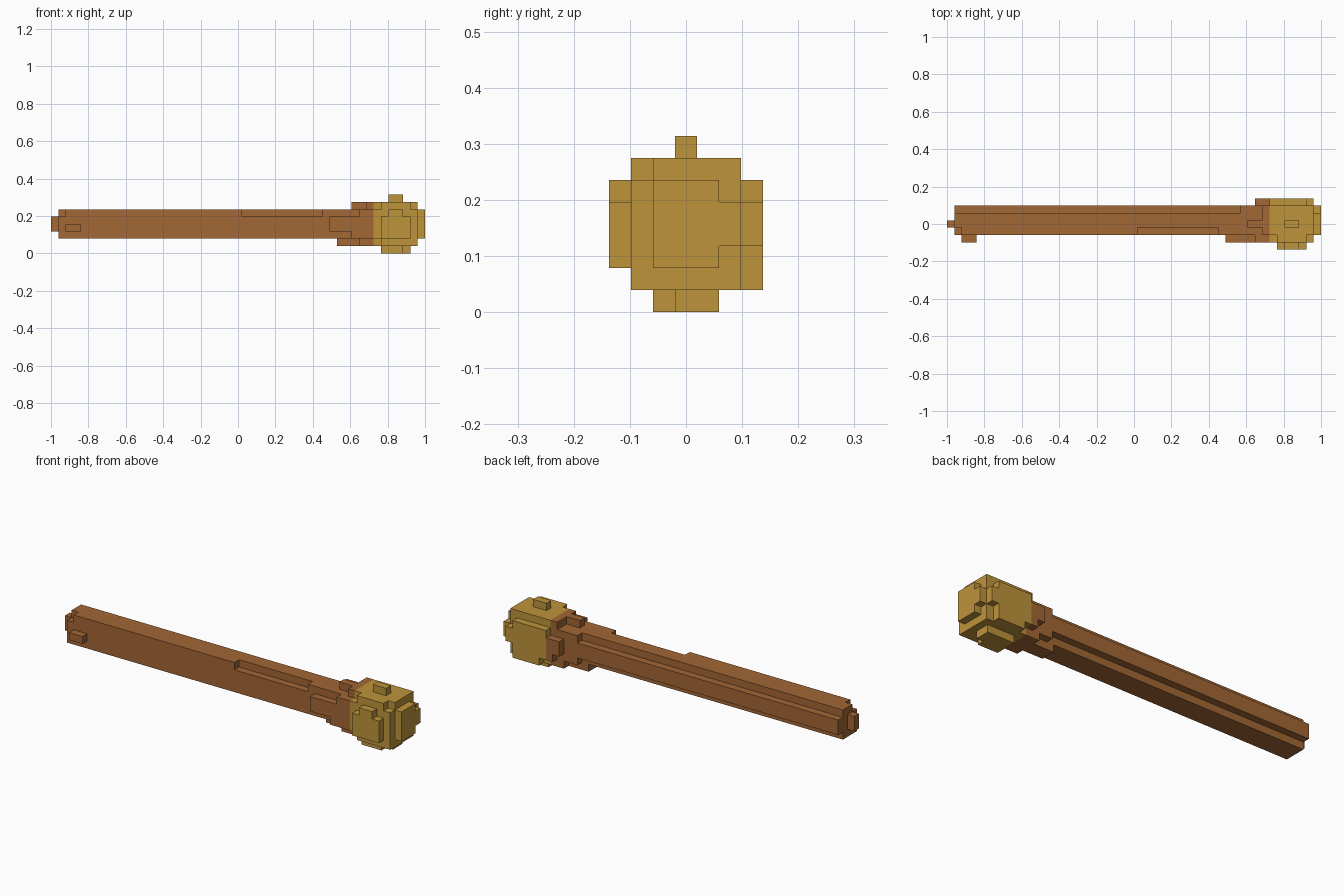
import bpy, bmesh
from mathutils import Vector

default_cube = bpy.data.objects.get("Cube")
if default_cube:
    bpy.data.objects.remove(default_cube, do_unlink=True)

# Block grid: the model is 51 blocks long, 7 wide and 8 high
BLOCK = 2 / 51
ORIGIN = Vector((-1, -3.5 * BLOCK, 0))


def make_material(name, colour):
    material = bpy.data.materials.new(name)
    material.use_nodes = True
    material.diffuse_color = colour
    material.node_tree.nodes["Principled BSDF"].inputs["Base Color"].default_value = colour
    return material


def box(x, y, z):
    """All blocks within half-open ranges along each axis."""
    return {(i, j, k) for i in range(*x) for j in range(*y) for k in range(*z)}


def build_part(name, blocks, occupied, material):
    """Build only the outside walls of a group of blocks, merged into flat faces."""
    bm = bmesh.new()
    for block in sorted(blocks):
        for axis in range(3):
            for side in (0, 1):
                neighbour = list(block)
                neighbour[axis] += 2 * side - 1
                if tuple(neighbour) in occupied:
                    continue
                u, v = (axis + 1) % 3, (axis + 2) % 3
                corners = []
                for a, b in ((0, 0), (1, 0), (1, 1), (0, 1)):
                    point = Vector(block)
                    point[axis] += side
                    point[u] += a
                    point[v] += b
                    corners.append(bm.verts.new(ORIGIN + point * BLOCK))
                bm.faces.new(corners if side else corners[::-1])
    bmesh.ops.remove_doubles(bm, verts=bm.verts[:], dist=BLOCK / 100)
    bmesh.ops.dissolve_limit(bm, angle_limit=0.01, verts=bm.verts[:], edges=bm.edges[:])
    mesh = bpy.data.meshes.new(name)
    bm.to_mesh(mesh)
    bm.free()
    mesh.materials.append(material)
    part = bpy.data.objects.new(name, mesh)
    bpy.context.collection.objects.link(part)


# Long shaft with a rib along the back
shaft = box((1, 44), (2, 5), (2, 6)) | box((1, 44), (5, 6), (3, 5))
# Worn notches in the front top edge
shaft -= box((1, 2), (2, 3), (5, 6)) | box((26, 37), (2, 3), (5, 6))
# End nub and side knob
shaft |= box((0, 1), (3, 4), (3, 5)) | box((2, 4), (1, 2), (3, 4))

# Stepped flare where the shaft meets the head
flare = box((40, 44), (5, 6), (2, 6))
flare |= box((38, 44), (1, 2), (3, 5)) | box((41, 44), (1, 2), (2, 3))
flare |= box((42, 44), (1, 2), (5, 6))
flare |= box((41, 44), (3, 4), (6, 7)) | box((43, 44), (2, 6), (6, 7))
flare |= box((39, 44), (3, 5), (1, 2)) | box((42, 44), (2, 6), (1, 2))
flare |= box((42, 44), (6, 7), (3, 5)) | box((43, 44), (6, 7), (2, 3))

# Rounded head core and its flat end
head = box((44, 50), (1, 6), (1, 7))
head -= box((44, 45), (1, 2), (6, 7)) | box((49, 50), (1, 2), (6, 7))
head -= box((44, 45), (1, 2), (1, 2))
head |= box((50, 51), (2, 5), (2, 6)) | box((50, 51), (5, 6), (3, 5))
# Front and back cheeks
head |= box((45, 49), (0, 1), (2, 5)) | box((46, 48), (0, 1), (5, 6))
head |= box((44, 50), (6, 7), (3, 5)) | box((44, 49), (6, 7), (2, 6))
head |= box((45, 49), (6, 7), (1, 2))
# Top button and underside
head |= box((46, 48), (3, 4), (7, 8))
head |= box((45, 49), (3, 5), (0, 1)) | box((45, 48), (2, 3), (0, 1))

wood = make_material("brown wood", (0.36, 0.135, 0.036, 1))
gold = make_material("dull gold", (0.515, 0.296, 0.044, 1))
handle = shaft | flare
everything = handle | head
build_part("handle", handle, everything, wood)
build_part("head", head, everything, gold)
